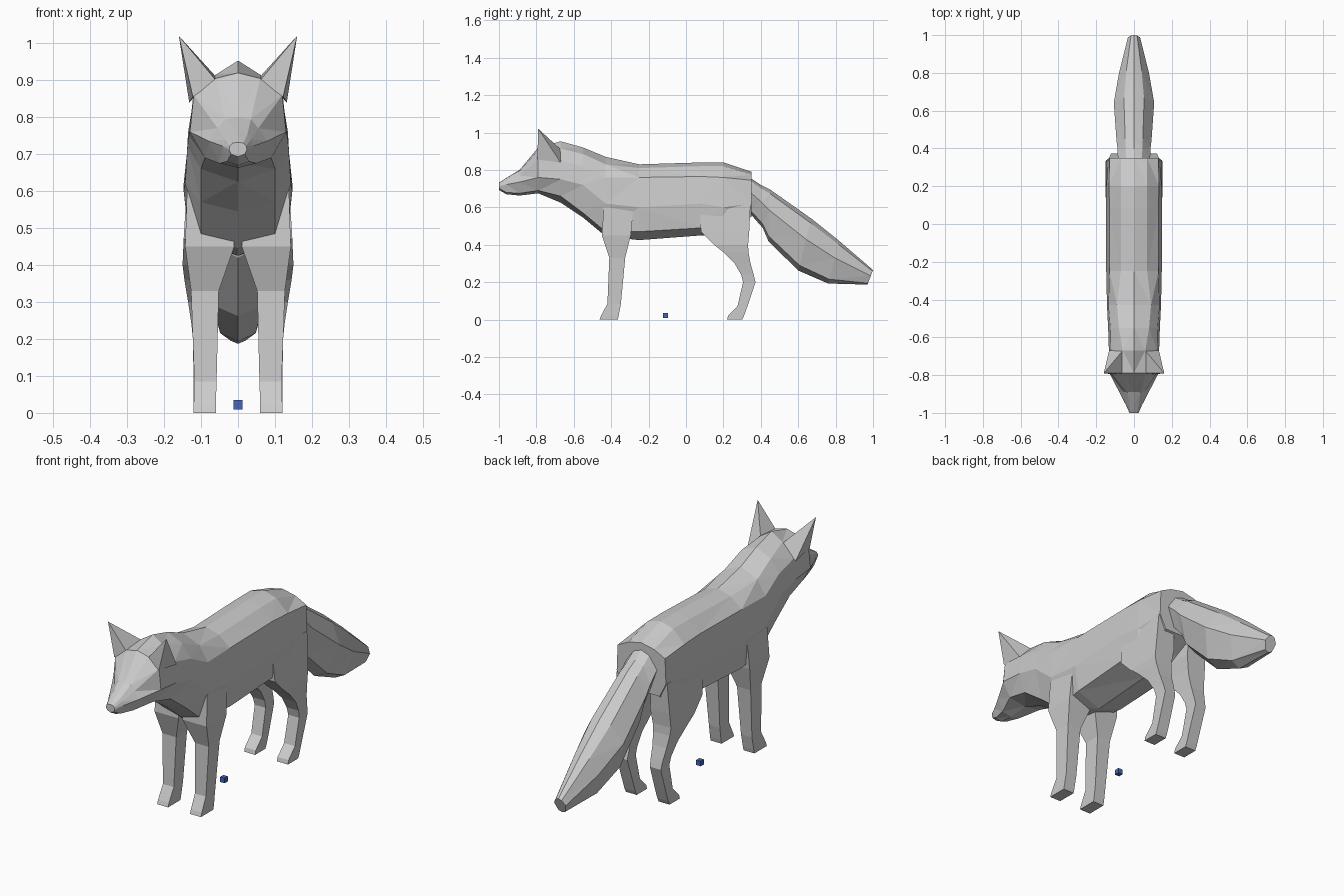
import bpy
import bmesh


def material(name, rgb):
    m = bpy.data.materials.new(name)
    m.diffuse_color = (*rgb, 1)
    return m


GREY = material("grey_fur", (0.6, 0.6, 0.6))
BLUE = material("blue", (0.06, 0.13, 0.5))


def finish(name, bm, mat):
    bmesh.ops.triangulate(bm, faces=[f for f in bm.faces if len(f.verts) == 4])
    bmesh.ops.recalc_face_normals(bm, faces=bm.faces)
    me = bpy.data.meshes.new(name)
    bm.to_mesh(me)
    bm.free()
    me.materials.append(mat)
    ob = bpy.data.objects.new(name, me)
    bpy.context.collection.objects.link(ob)
    return ob


def loft(name, rings, mat=GREY):
    """Skin a list of closed rings and cap both ends."""
    bm = bmesh.new()
    vs = [[bm.verts.new(p) for p in r] for r in rings]
    n = len(rings[0])
    for a, b in zip(vs, vs[1:]):
        for i in range(n):
            j = (i + 1) % n
            bm.faces.new((a[i], a[j], b[j], b[i]))
    bm.faces.new(vs[0])
    bm.faces.new(vs[-1])
    return finish(name, bm, mat)


def mirrored(half):
    """Complete a half ring whose first and last points lie on x = 0."""
    return half + [(-x, y, z) for x, y, z in half[-2:0:-1]]


# Head, neck and trunk sections: y, top z, four side points (x, z), bottom z
head = [
    (-1.00, .732, (.015, .73), (.022, .722), (.024, .712), (.018, .70), .693),
    (-0.96, .758, (.025, .752), (.035, .74), (.042, .722), (.030, .68), .67),
    (-0.89, .80, (.035, .795), (.055, .77), (.078, .735), (.050, .675), .663),
    (-0.79, .92, (.06, .905), (.12, .86), (.130, .76), (.090, .69), .675),
    (-0.67, .953, (.06, .915), (.122, .85), (.133, .75), (.100, .66), .625),
    (-0.55, .92, (.08, .885), (.125, .82), (.137, .72), (.100, .57), .545),
]
trunk = [
    (-0.43, .87, (.09, .83), (.135, .76), (.143, .62), (.100, .47), .445),
    (-0.25, .83, (.07, .81), (.13, .76), (.147, .60), (.130, .47), .425),
    (0.08, .84, (.07, .82), (.13, .765), (.147, .62), (.135, .49), .45),
    (0.20, .84, (.07, .82), (.132, .76), (.147, .60), (.130, .45), .47),
    (0.35, .79, (.07, .775), (.13, .745), (.135, .62), (.100, .55), .55),
]
loft("body", [mirrored([(0, y, zt)] + [(x, y, z) for x, z in sides] + [(0, y, zb)])
              for y, zt, *sides, zb in head + trunk])

# Tail sections: top (y, z), bottom (y, z), half width
tail = [
    ((.34, .76), (.34, .57), .085),
    ((.40, .72), (.41, .49), .088),
    ((.45, .695), (.44, .42), .093),
    ((.67, .54), (.60, .262), .107),
    ((.82, .42), (.76, .193), .080),
    ((1.0, .265), (.97, .187), .032),
]
shape = [(0, 0), (.5, .08), (1, .4), (.6, .9), (0, 1)]
loft("tail", [mirrored([(k * w, t[0] + (b[0] - t[0]) * f, t[1] + (b[1] - t[1]) * f)
                        for k, f in shape]) for t, b, w in tail])

# Leg sections: z, front y, back y, inner x, outer x
front_leg = [
    (0, -.462, -.365, .06, .12),
    (.02, -.455, -.36, .06, .12),
    (.085, -.42, -.348, .058, .118),
    (.33, -.41, -.325, .052, .127),
    (.45, -.45, -.295, .01, .143),
    (.60, -.44, -.28, .02, .138),
]
hind_leg = [
    (0, .22, .30, .06, .12),
    (.02, .225, .31, .06, .12),
    (.07, .275, .328, .06, .12),
    (.20, .305, .372, .062, .122),
    (.24, .295, .362, .06, .126),
    (.30, .26, .345, .058, .135),
    (.36, .20, .334, .053, .145),
    (.40, .15, .332, .05, .15),
    (.47, .08, .338, .04, .147),
    (.62, .07, .345, .05, .138),
]
for side, s in (("left", 1), ("right", -1)):
    for part, rows in (("front_leg", front_leg), ("hind_leg", hind_leg)):
        loft(f"{part}_{side}", [[(s * xi, yf, z), (s * xo, yf, z), (s * xo, yb, z), (s * xi, yb, z)]
                                for z, yf, yb, xi, xo in rows])

    # Ear: leaning pyramid on the corner of the skull
    bm = bmesh.new()
    base = [bm.verts.new((s * x, y, z)) for x, y, z in
            ((.06, -.79, .90), (.122, -.795, .855), (.132, -.67, .84), (.06, -.67, .91))]
    tip = bm.verts.new((s * .16, -.79, 1.02))
    for i in range(4):
        bm.faces.new((base[i], base[(i + 1) % 4], tip))
    bm.faces.new(base)
    finish(f"ear_{side}", bm, GREY)

# Small loose cube under the belly
bm = bmesh.new()
bmesh.ops.create_cube(bm, size=.025)
cube = finish("small_cube", bm, BLUE)
cube.location = (0, -.11, .022)
